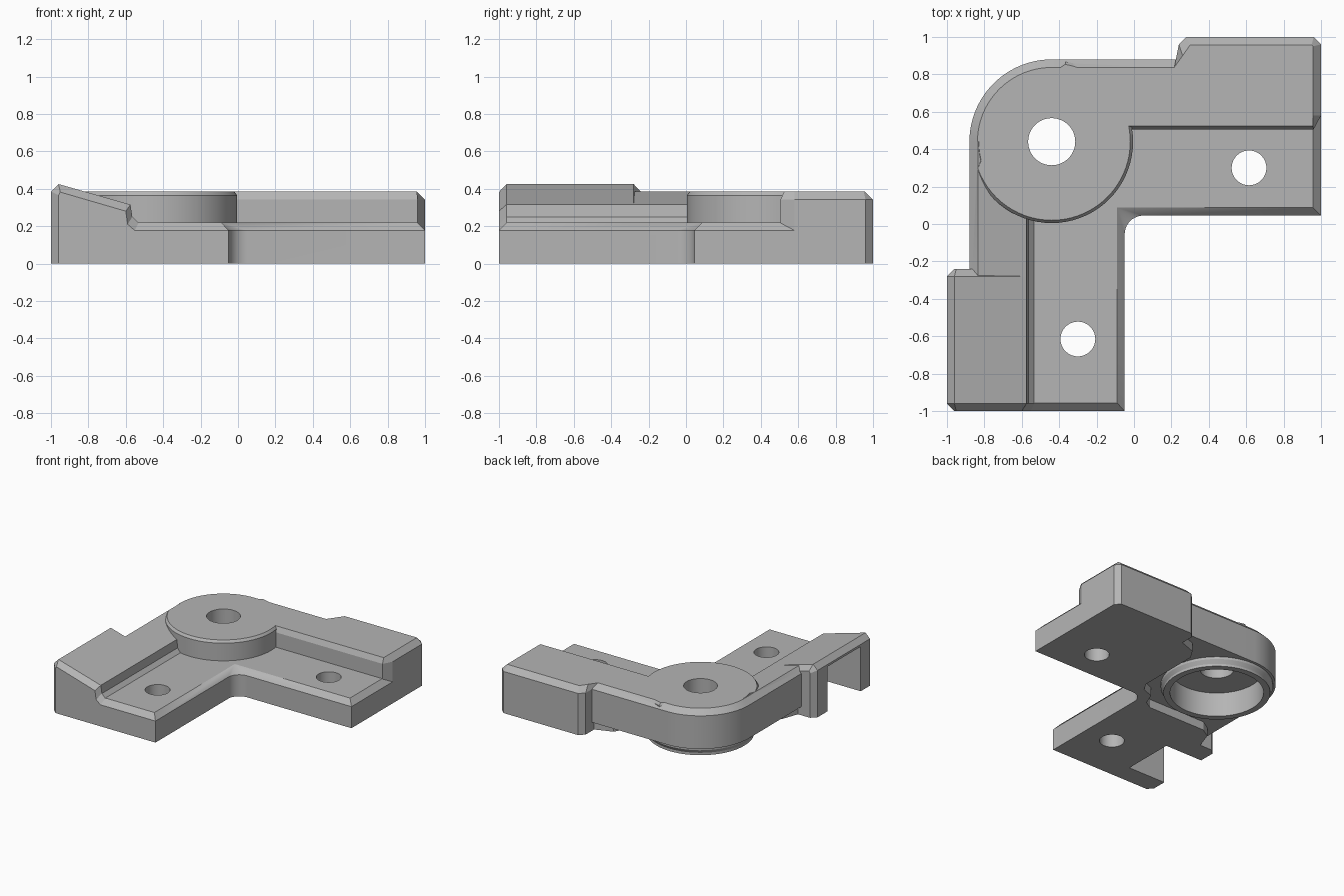
import bpy, bmesh, math

if "Cube" in bpy.data.objects:
    bpy.data.objects.remove(bpy.data.objects["Cube"])

grey = bpy.data.materials.new("plain grey")
grey.use_nodes = True
grey.diffuse_color = (0.46, 0.46, 0.46, 1)
grey.node_tree.nodes["Principled BSDF"].inputs["Base Color"].default_value = (0.46, 0.46, 0.46, 1)

HUB = (-0.44, 0.44)
LOW = -0.05  # parts start below the floor and are trimmed flush at the end


def loft(name, rings):
    """Closed solid through a list of equally long point rings."""
    bm = bmesh.new()
    loops = [[bm.verts.new(p) for p in ring] for ring in rings]
    n = len(loops[0])
    for a, b in zip(loops, loops[1:]):
        for i in range(n):
            j = (i + 1) % n
            bm.faces.new((a[i], a[j], b[j], b[i]))
    bm.faces.new(loops[0])
    bm.faces.new(loops[-1])
    bmesh.ops.remove_doubles(bm, verts=bm.verts, dist=1e-5)
    bmesh.ops.recalc_face_normals(bm, faces=bm.faces)
    mesh = bpy.data.meshes.new(name)
    bm.to_mesh(mesh)
    bm.free()
    mesh.materials.append(grey)
    obj = bpy.data.objects.new(name, mesh)
    bpy.context.collection.objects.link(obj)
    return obj


def flat(points, z):
    return [(x, y, z) for x, y in points]


def upright(points, y):
    return [(x, y, z) for x, z in points]


def arc(centre, r, start, end, n):
    angles = [math.radians(start + (end - start) * i / n) for i in range(n + 1)]
    return [(centre[0] + r * math.cos(a), centre[1] + r * math.sin(a)) for a in angles]


def round_solid(name, centre, levels, n=64):
    return loft(name, [flat(arc(centre, r, 0, 360, n)[:-1], z) for r, z in levels])


def combine(target, tool, operation):
    """Apply a boolean and discard the tool."""
    mod = target.modifiers.new("join", 'BOOLEAN')
    mod.operation, mod.object, mod.solver = operation, tool, 'EXACT'
    graph = bpy.context.evaluated_depsgraph_get()
    mesh = bpy.data.meshes.new_from_object(target.evaluated_get(graph))
    target.modifiers.clear()
    target.data = mesh
    bpy.data.objects.remove(tool)


# Low plate: an L with a filleted inner corner and chamfered top rim
fillet = arc((0.05, -0.055), 0.1, 180, 90, 10)
plate_edge = [(-0.05, -1)] + fillet + [(1, 0.045), (1, 0.7), (-0.4, 0.7), (-0.7, 0.4), (-0.7, -1)]
plate_rim = [(-0.09, -0.957)] + [(-0.09, 0.087)] * len(fillet) + [
    (0.957, 0.087), (0.957, 0.7), (-0.4, 0.7), (-0.7, 0.4), (-0.7, -0.957)]
body = loft("corner_bracket", [flat(plate_edge, LOW), flat(plate_edge, 0.177), flat(plate_rim, 0.22)])

# Raised flat block along the right arm, wrapping round the outer corner
block_edge = [(-0.1, 0.505), (0.96, 0.505), (1, 0.58), (1, 0.96), (0.96, 1), (0.28, 1),
              (0.24, 0.96), (0.24, 0.88)] + arc(HUB, 0.44, 90, 180, 24) + [HUB]
block_top = [(-0.1, 0.525), (0.957, 0.525), (0.957, 0.58), (0.957, 0.95), (0.95, 0.957), (0.3, 0.957),
             (0.26, 0.9), (0.215, 0.837)] + arc(HUB, 0.397, 90, 180, 24) + [HUB]
right_block = loft("right_block", [flat(block_edge, LOW), flat(block_edge, 0.342), flat(block_top, 0.385)])

# Sloped block along the front arm, with chamfered ends
slope = [(-0.575, 0.315), (-0.565, 0.25), (-0.53, 0.215), (-0.53, LOW)]
full = [(-1, LOW), (-1, 0.385), (-0.96, 0.425)] + slope
small = [(-0.96, LOW), (-0.96, 0.365), (-0.95, 0.382), (-0.6, 0.28), (-0.59, 0.21), (-0.55, 0.175), (-0.55, LOW)]
front_block = loft("front_block", [upright(small, -1), upright(full, -0.96),
                                   upright(full, -0.28), upright(small, -0.24)])
inner = [(-0.88, LOW), (-0.88, 0.342), (-0.835, 0.384)] + slope
front_bridge = loft("front_bridge", [upright(inner, -0.4), upright(inner, HUB[1])])

# Round hub, kept inside the outer chamfer on its far side
mid, top = [], []
for i in range(72):
    outer = 85 <= i * 5 <= 195
    a = math.radians(i * 5)
    for ring, r in ((mid, 0.4 if outer else 0.435), (top, 0.39 if outer else 0.42)):
        ring.append((HUB[0] + r * math.cos(a), HUB[1] + r * math.sin(a)))
hub = loft("hub", [flat(mid, LOW), flat(mid, 0.365), flat(top, 0.385)])

for part in (right_block, front_block, front_bridge, hub):
    combine(body, part, 'UNION')

# Underside relief around a chamfered ring
half = [(0.24, 1.1), (0.24, 0.85), (0.1, 0.8), (0.05, 0.72), (0.05, 0.2), (0.01, 0.13), (-0.09, 0.09)]
outline = half + [(-y, -x) for x, y in reversed(half[:-1])] + [(-1.1, 1.1)]
relief = loft("relief", [flat(outline, -0.1), flat(outline, 0.07)])
ring = round_solid("ring", HUB, [(0.4, -0.2), (0.4, 0.02), (0.42, 0.05), (0.42, 0.2)])
combine(relief, ring, 'DIFFERENCE')

# Side notch under the slope, hub socket, screw holes and floor trim
notch_shape = [(-1.2, -0.1), (-1.2, 0.43), (-1, 0.367), (-0.66, 0.267), (-0.66, -0.1)]
cutters = [
    relief,
    loft("notch", [upright(notch_shape, -0.84), upright(notch_shape, -0.41)]),
    round_solid("socket", HUB, [(0.35, -0.2), (0.35, 0.2)]),
    round_solid("hub_hole", HUB, [(0.126, -0.2), (0.126, 0.6)], 48),
    round_solid("right_hole", (0.615, 0.3), [(0.093, -0.2), (0.093, 0.6)], 40),
    round_solid("front_hole", (-0.3, -0.615), [(0.093, -0.2), (0.093, 0.6)], 40),
]
square = [(-2, -2), (2, -2), (2, 2), (-2, 2)]
cutters.append(loft("floor_trim", [flat(square, -1), flat(square, 0)]))
for cutter in cutters:
    combine(body, cutter, 'DIFFERENCE')

# Smooth the round walls, keep the edges crisp
bpy.ops.object.select_all(action='DESELECT')
bpy.context.view_layer.objects.active = body
body.select_set(True)
bpy.ops.object.shade_smooth_by_angle(angle=math.radians(20))
